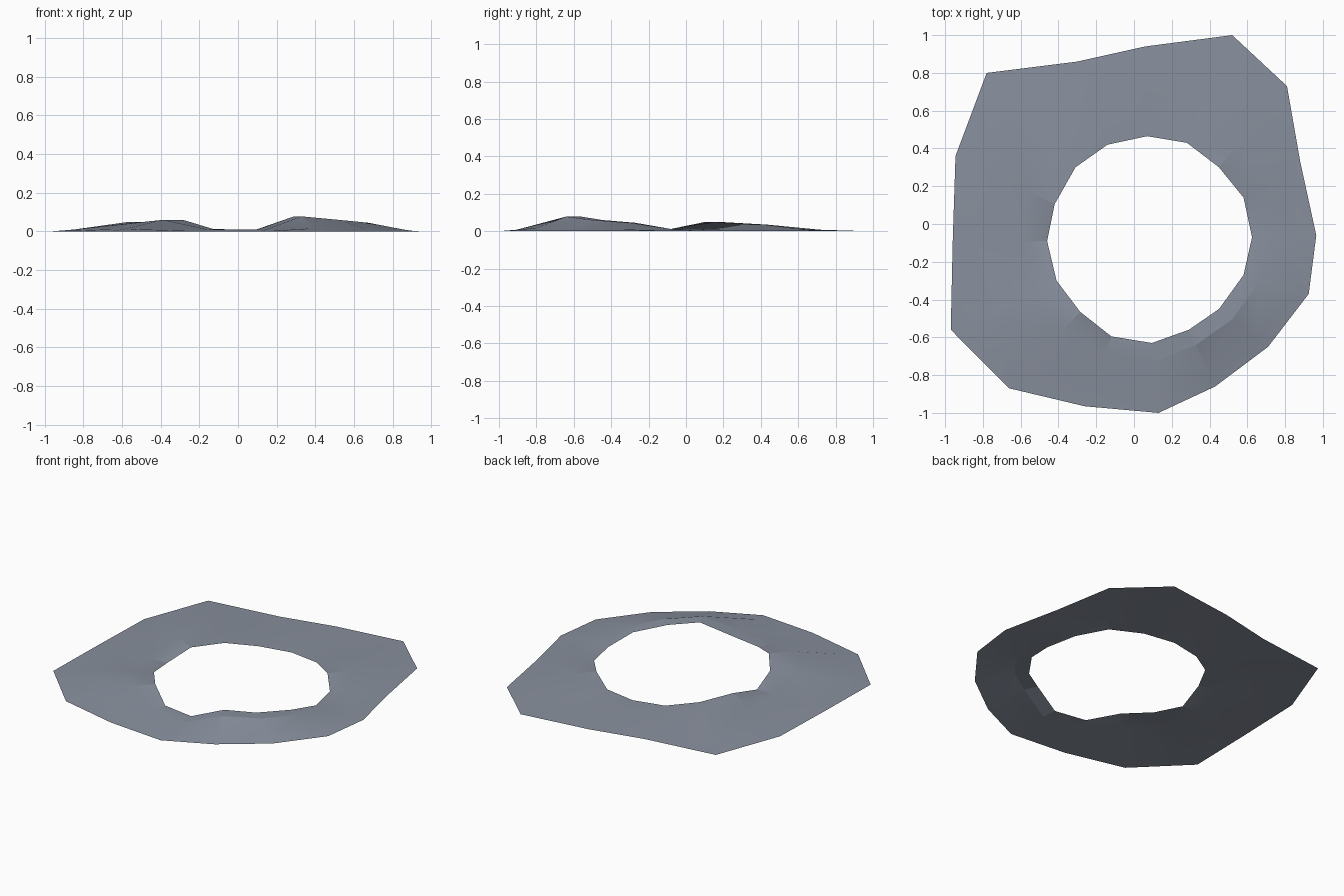
import bpy, bmesh
from mathutils import Vector

if "Cube" in bpy.data.objects:
    bpy.data.objects.remove(bpy.data.objects["Cube"])

# Sixteen spokes, clockwise from the back: outer rim on the ground
outer = [(0.06, 0.94), (0.52, 1.0), (0.81, 0.73), (0.88, 0.33), (0.965, -0.06), (0.925, -0.37),
         (0.71, -0.65), (0.43, -0.86), (0.13, -1.0), (-0.26, -0.965), (-0.66, -0.87), (-0.97, -0.56),
         (-0.96, -0.1), (-0.945, 0.36), (-0.78, 0.8), (-0.3, 0.86)]
# Inner lip: x, y, height
inner = [(0.07, 0.465, .01), (0.28, 0.43, .012), (0.45, 0.3, .036), (0.58, 0.14, .012),
         (0.625, -0.07, .01), (0.58, -0.27, .045), (0.45, -0.45, .06), (0.29, -0.56, .078),
         (0.095, -0.63, .01), (-0.12, -0.595, .01), (-0.285, -0.465, .06), (-0.41, -0.3, .042),
         (-0.46, -0.09, .01), (-0.42, 0.105, .05), (-0.31, 0.3, .035), (-0.14, 0.42, .012)]

# Cross-section along each spoke: position from lip to rim, share of the lip height
section = [(0, 1), (0.27, 1), (0.8, 0.22), (1, 0)]

bm = bmesh.new()
rings = []
for t, k in section:
    ring = []
    for (ox, oy), p in zip(outer, inner):
        q = Vector(p).lerp(Vector((ox, oy, 0)), t)
        ring.append(bm.verts.new((q.x, q.y, p[2] * k)))
    rings.append(ring)
n = len(outer)
for a, b in zip(rings, rings[1:]):
    for i in range(n):
        j = (i + 1) % n
        bm.faces.new((a[i], b[i], b[j], a[j]))
bm.normal_update()
for f in bm.faces:
    if f.normal.z < 0:
        f.normal_flip()

mesh = bpy.data.meshes.new("ground_ring")
bm.to_mesh(mesh)
bm.free()
ob = bpy.data.objects.new("ground_ring", mesh)
bpy.context.collection.objects.link(ob)

# Grey-blue stone
mat = bpy.data.materials.new("blue_grey_stone")
mat.diffuse_color = (0.25, 0.28, 0.34, 1)
mat.use_nodes = True
mat.node_tree.nodes["Principled BSDF"].inputs["Base Color"].default_value = mat.diffuse_color
mesh.materials.append(mat)

# Soft slopes, sharp steps
bpy.context.view_layer.objects.active = ob
ob.select_set(True)
bpy.ops.object.shade_smooth_by_angle(angle=0.2)
